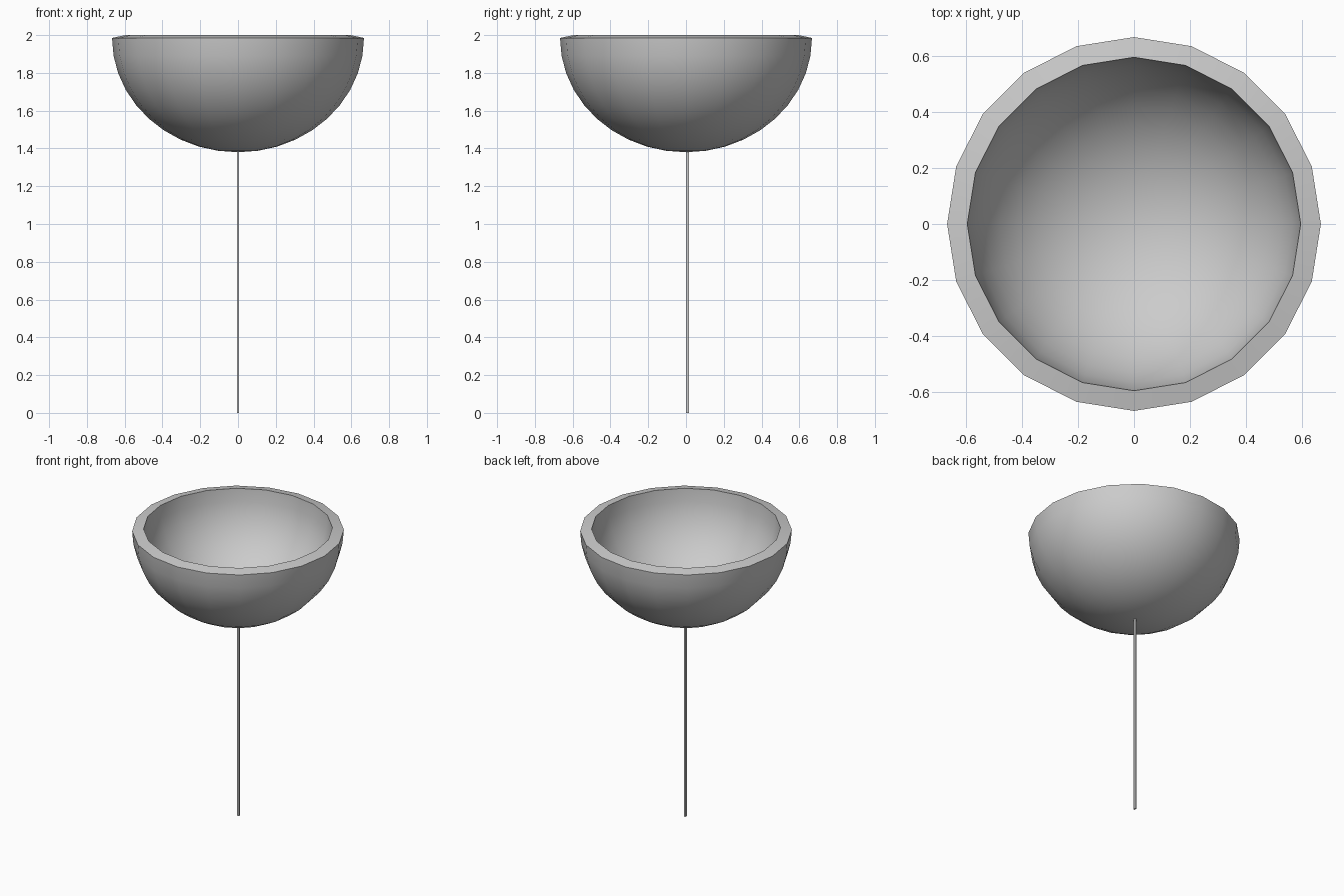
import bpy, bmesh, math

if "Cube" in bpy.data.objects:
    bpy.data.objects.remove(bpy.data.objects["Cube"])

SIDES = 20


def finish(bm, name):
    bmesh.ops.recalc_face_normals(bm, faces=bm.faces)
    me = bpy.data.meshes.new(name)
    bm.to_mesh(me)
    bm.free()
    ob = bpy.data.objects.new(name, me)
    bpy.context.collection.objects.link(ob)
    return ob


# Bowl: closed outer and inner quarter-ellipse profile, spun around z
def arc(radius, depth, rim_z, steps=10):
    return [(radius * math.cos(math.pi / 2 * i / steps), 0,
             rim_z - depth * math.sin(math.pi / 2 * i / steps)) for i in range(steps + 1)]


bm = bmesh.new()
profile = arc(0.667, 0.605, 1.985) + arc(0.595, 0.55, 2.0)[::-1]
verts = [bm.verts.new(p) for p in profile]
edges = [bm.edges.new((a, b)) for i, (a, b) in enumerate(zip(verts, verts[1:])) if i != 10]
edges.append(bm.edges.new((verts[0], verts[-1])))
bmesh.ops.spin(bm, geom=verts + edges, cent=(0, 0, 0), axis=(0, 0, 1),
               angle=math.tau, steps=SIDES, use_duplicate=False)
bmesh.ops.remove_doubles(bm, verts=bm.verts, dist=0.0005)
bowl = finish(bm, "bowl")

# Stem: thin upright rod, its tip just reaching through the bowl floor
bm = bmesh.new()
bmesh.ops.create_cube(bm, size=1)
for v in bm.verts:
    v.co = (v.co.x * 0.012, v.co.y * 0.016 + 0.008, (v.co.z + 0.5) * 1.455)
stem = finish(bm, "stem")

# Smooth bowl walls, sharp rim
bpy.ops.object.select_all(action='DESELECT')
bowl.select_set(True)
bpy.context.view_layer.objects.active = bowl
bpy.ops.object.shade_smooth_by_angle(angle=math.radians(40))
